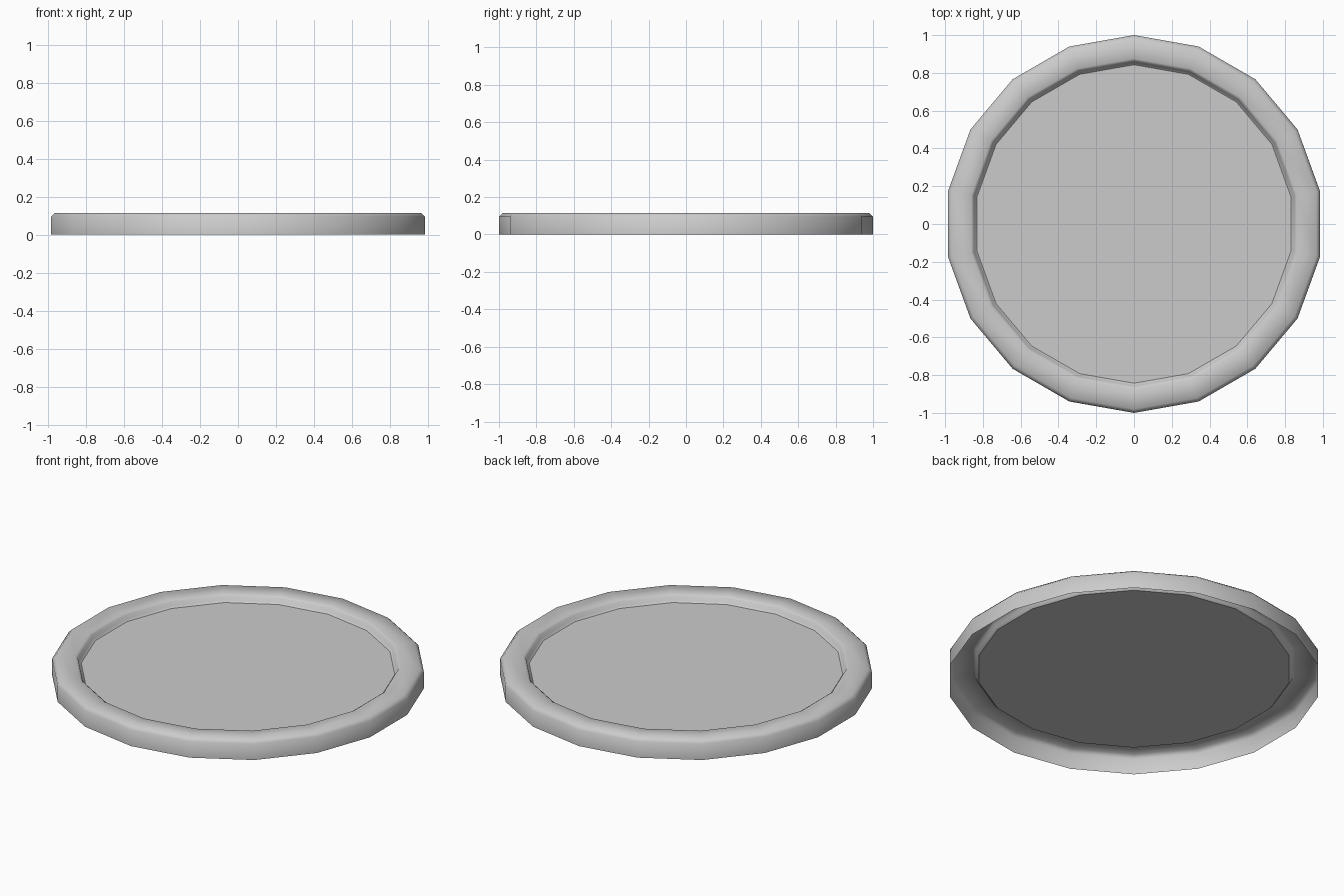
import bpy
import bmesh
from math import sin, cos, tau, radians

cube = bpy.data.objects.get("Cube")
if cube:
    bpy.data.objects.remove(cube, do_unlink=True)

SIDES = 18

# Plain grey finish
grey = bpy.data.materials.new("grey")
grey.use_nodes = True
colour = (0.6, 0.6, 0.6, 1)
grey.diffuse_color = colour
grey.node_tree.nodes["Principled BSDF"].inputs["Base Color"].default_value = colour

# Radius and height, from the open foot over the rim to the sunken floor
profile = [(1, 0), (1, 0.095), (0.98, 0.115), (0.875, 0.115),
           (0.862, 0.106), (0.855, 0.085), (0.843, 0.075)]


def ring(bm, radius, height):
    """One polygon of vertices with a corner pointing to the back."""
    return [bm.verts.new((-radius * sin(tau * i / SIDES),
                          radius * cos(tau * i / SIDES), height))
            for i in range(SIDES)]


# Tray: outer wall, bevelled rim and recessed floor as one open shell
bm = bmesh.new()
rings = [ring(bm, r, z) for r, z in profile]
for low, high in zip(rings, rings[1:]):
    for i in range(SIDES):
        j = (i + 1) % SIDES
        bm.faces.new((low[i], low[j], high[j], high[i]))
floor = bm.faces.new(rings[-1])

mesh = bpy.data.meshes.new("round_tray")
bm.to_mesh(mesh)
bm.free()
mesh.materials.append(grey)
tray = bpy.data.objects.new("round_tray", mesh)
bpy.context.collection.objects.link(tray)

# Soft rim, crisp flat floor
bpy.ops.object.select_all(action="DESELECT")
tray.select_set(True)
bpy.context.view_layer.objects.active = tray
bpy.ops.object.shade_smooth_by_angle(angle=radians(60))
mesh.polygons[len(mesh.polygons) - 1].use_smooth = False
